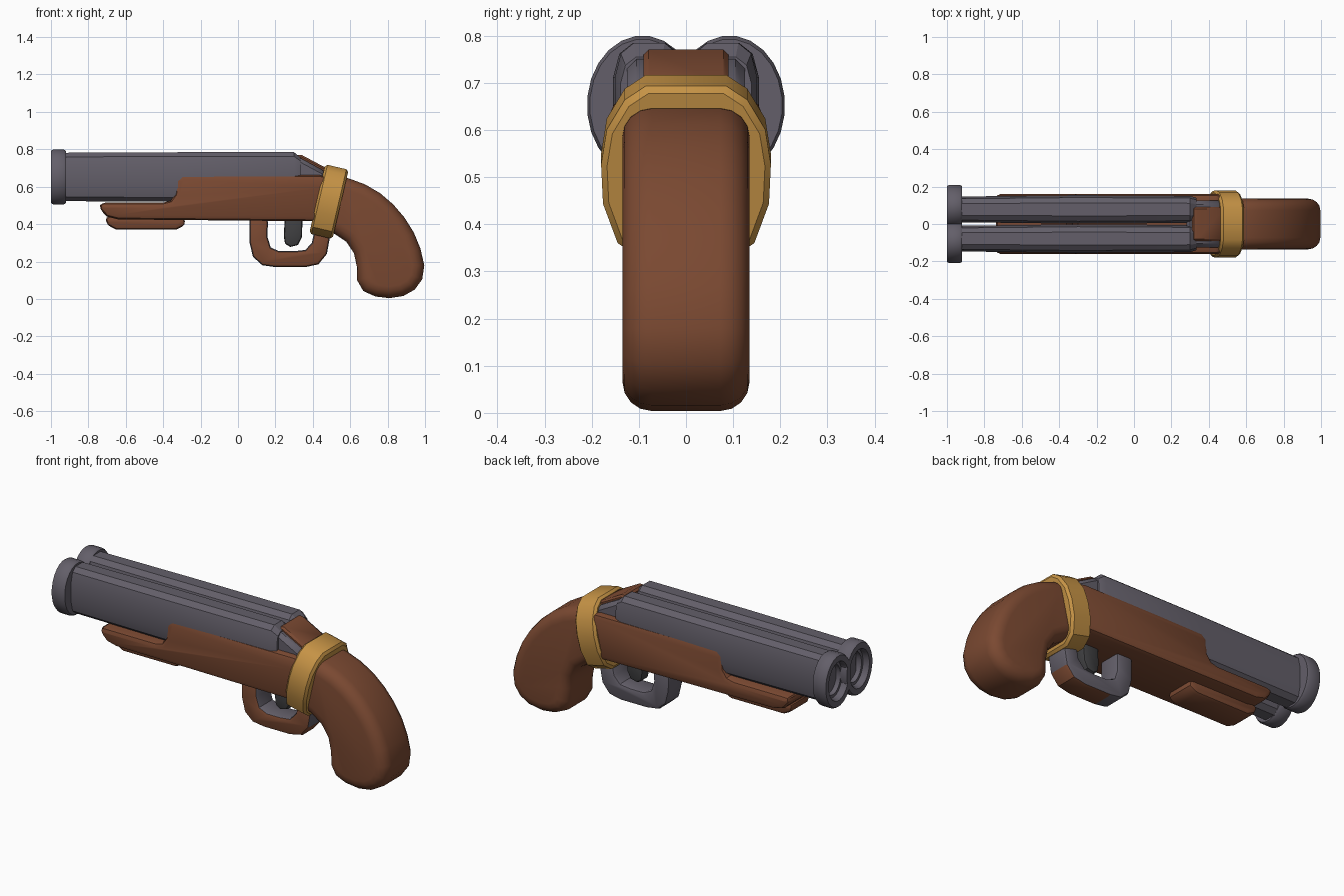
import bpy
import bmesh
import math
from mathutils import Vector

cube = bpy.data.objects.get("Cube")
if cube:
    bpy.data.objects.remove(cube)


def material(name, rgb):
    m = bpy.data.materials.new(name)
    m.use_nodes = True
    m.diffuse_color = (*rgb, 1)
    m.node_tree.nodes["Principled BSDF"].inputs["Base Color"].default_value = (*rgb, 1)
    return m


wood = material("brown wood", (0.195, 0.066, 0.031))
steel = material("grey steel", (0.125, 0.114, 0.142))
dark = material("dark steel", (0.05, 0.05, 0.053))
gold = material("gold", (0.56, 0.29, 0.06))


def finish(name, bm, mats, bevel=0, segments=2, smooth=35):
    bmesh.ops.recalc_face_normals(bm, faces=bm.faces)
    mesh = bpy.data.meshes.new(name)
    bm.to_mesh(mesh)
    bm.free()
    ob = bpy.data.objects.new(name, mesh)
    bpy.context.collection.objects.link(ob)
    for m in mats:
        mesh.materials.append(m)
    bpy.ops.object.select_all(action='DESELECT')
    bpy.context.view_layer.objects.active = ob
    ob.select_set(True)
    if bevel:
        mod = ob.modifiers.new("rounded edges", 'BEVEL')
        mod.width = bevel
        mod.segments = segments
        mod.limit_method = 'ANGLE'
        mod.angle_limit = math.radians(50)
        mod.use_clamp_overlap = False
        bpy.ops.object.modifier_apply(modifier=mod.name)
    bpy.ops.object.shade_smooth_by_angle(angle=math.radians(smooth))
    return ob


def slab(name, outline, half, mats, bevel, segments=2, rule=None):
    """Side outline in x, z, extruded across y."""
    bm = bmesh.new()
    face = bm.faces.new([bm.verts.new((x, -half, z)) for x, z in outline])
    new = bmesh.ops.extrude_face_region(bm, geom=[face])["geom"]
    bmesh.ops.translate(bm, vec=(0, 2 * half, 0),
                        verts=[v for v in new if isinstance(v, bmesh.types.BMVert)])
    if rule:
        bmesh.ops.recalc_face_normals(bm, faces=bm.faces)
        for f in bm.faces:
            f.material_index = rule(f)
    return finish(name, bm, mats, bevel, segments)


def loft(name, rings, mats, bevel=0, smooth=35):
    """Skin a list of equal rings and cap both ends."""
    bm = bmesh.new()
    loops = [[bm.verts.new(p) for p in ring] for ring in rings]
    for a, b in zip(loops, loops[1:]):
        for i in range(len(a)):
            j = (i + 1) % len(a)
            bm.faces.new((a[i], a[j], b[j], b[i]))
    bm.faces.new(loops[0])
    bm.faces.new(loops[-1])
    return finish(name, bm, mats, bevel, 2, smooth)


def oval(x, cy, ry, rz, n=20, power=1.0, cz=0.652):
    ring = []
    for i in range(n):
        a = math.tau * (i + 0.5) / n
        c, s = math.cos(a), math.sin(a)
        ring.append((x, cy + ry * math.copysign(abs(c) ** power, c),
                     cz + rz * math.copysign(abs(s) ** power, s)))
    return ring


# Twin barrels with thick, hollow muzzle rings
for side, word in ((1, "left"), (-1, "right")):
    cy = side * 0.078
    loft(word + "_barrel",
         [oval(x, cy, ry, rz, 12, 0.6) for x, ry, rz in
          ((-0.94, 0.070, 0.132), (-0.3, 0.078, 0.135),
           (0.3, 0.074, 0.135), (0.335, 0.062, 0.105))], [steel], smooth=25)
    ring_y = side * 0.092
    loft(word + "_muzzle",
         [oval(x, ring_y, 0.118 * k, 0.148 * k, 24) for x, k in
          ((-0.92, 0.8), (-0.92, 0.95), (-0.932, 1), (-0.988, 1), (-1, 0.95),
           (-1, 0.73), (-0.985, 0.68), (-0.965, 0.68), (-0.965, 0.57),
           (-0.925, 0.55))], [steel])

# Breech slope behind the barrels
slab("breech_sides", [(0.28, 0.75), (0.34, 0.75), (0.47, 0.68), (0.47, 0.58), (0.28, 0.58)],
     0.125, [steel], 0.02, 1)
slab("breech_top", [(0.31, 0.77), (0.34, 0.77), (0.49, 0.69), (0.49, 0.58), (0.31, 0.58)],
     0.09, [wood], 0.01, 1)

# Wooden stock with the stepped front, and the rail under it
slab("stock", [(-0.735, 0.515), (-0.4, 0.515), (-0.36, 0.525), (-0.335, 0.56),
               (-0.33, 0.635), (-0.3, 0.662), (0.46, 0.662), (0.49, 0.6), (0.44, 0.415),
               (-0.64, 0.425), (-0.7, 0.44), (-0.74, 0.48)], 0.16, [wood], 0.025)
slab("fore_rail", [(-0.71, 0.44), (-0.29, 0.44), (-0.28, 0.395), (-0.33, 0.37),
                   (-0.65, 0.37), (-0.70, 0.395)], 0.085, [wood], 0.02)

# Curved grip
slab("grip", [(0.46, 0.655), (0.59, 0.645), (0.68, 0.612), (0.76, 0.565), (0.83, 0.505),
              (0.89, 0.435), (0.94, 0.355), (0.975, 0.27), (0.996, 0.18), (0.985, 0.105),
              (0.945, 0.05), (0.885, 0.016), (0.81, 0.004), (0.735, 0.013),
              (0.67, 0.042), (0.637, 0.1), (0.635, 0.175), (0.62, 0.245),
              (0.58, 0.305), (0.52, 0.345), (0.44, 0.38)], 0.135, [wood], 0.062, 4)

# Tilted gold band round the wrist of the stock
centre = Vector((0.486, 0, 0.52))
up = Vector((0.227, 0, 0.974))
axis = Vector((0.974, 0, -0.227))
half = [(0.085, 1), (0.13, 0.84), (0.168, 0.5), (0.18, 0.1), (0.176, -0.35),
        (0.145, -0.8), (0.09, -1)]
section = half + [(-y, t) for y, t in reversed(half)]
band = []
for offset, scale in ((-0.064, 0.93), (-0.052, 1), (0.052, 1), (0.064, 0.93)):
    band.append([centre + axis * offset + up * (t * 0.19 * scale) + Vector((0, y * scale, 0))
                 for y, t in section])
loft("gold_band", band, [gold])

# Trigger guard: wood on its right face and rear underside, steel elsewhere
outer = [(0.06, 0.43), (0.062, 0.30), (0.08, 0.225), (0.13, 0.18), (0.2, 0.17),
         (0.36, 0.17), (0.43, 0.185), (0.475, 0.24), (0.495, 0.35)]
inner = [(0.41, 0.37), (0.395, 0.3), (0.36, 0.262), (0.3, 0.255), (0.22, 0.255),
         (0.175, 0.275), (0.158, 0.33), (0.16, 0.43)]
slab("trigger_guard", outer + inner, 0.065, [steel, wood], 0.018, 2,
     lambda f: int(f.normal.y < -0.3 or
                   (f.normal.z < -0.5 and f.calc_center_median().x > 0.25)))

# Trigger
slab("trigger", [(0.25, 0.43), (0.245, 0.34), (0.25, 0.295), (0.28, 0.278), (0.32, 0.288),
                 (0.342, 0.33), (0.345, 0.43)], 0.035, [dark], 0.014)
